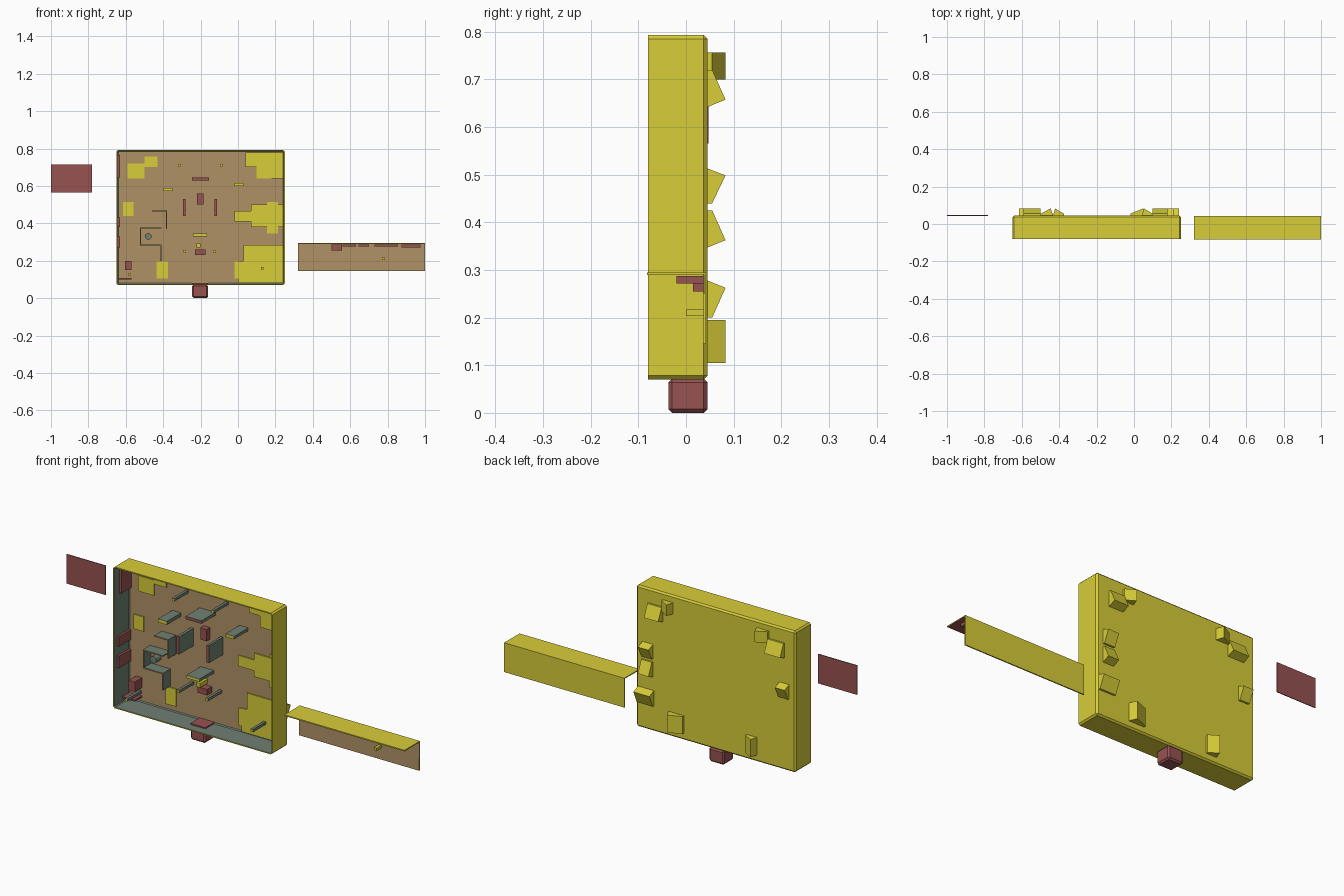
import bpy, bmesh, math
from mathutils import Vector

if "Cube" in bpy.data.objects:
    bpy.data.objects.remove(bpy.data.objects["Cube"])


def mat(name, r, g, b):
    m = bpy.data.materials.new(name)
    lin = [((c / 255 + 0.055) / 1.055) ** 2.4 for c in (r, g, b)]
    m.diffuse_color = (*lin, 1)
    m.use_nodes = True
    m.node_tree.nodes["Principled BSDF"].inputs["Base Color"].default_value = m.diffuse_color
    return m


YELLOW = mat("yellow", 216, 205, 56)
BROWN = mat("brown", 176, 145, 101)
SLATE = mat("slate", 112, 128, 116)
MAROON = mat("maroon", 152, 82, 82)


def finish(name, bm, mats):
    bmesh.ops.recalc_face_normals(bm, faces=bm.faces)
    me = bpy.data.meshes.new(name)
    bm.to_mesh(me)
    bm.free()
    for m in mats:
        me.materials.append(m)
    ob = bpy.data.objects.new(name, me)
    bpy.context.collection.objects.link(ob)
    return ob


def box_bm(x0, x1, y0, y1, z0, z1):
    bm = bmesh.new()
    bmesh.ops.create_cube(bm, size=1)
    for v in bm.verts:
        v.co = Vector(((x0 + x1) / 2 + v.co.x * (x1 - x0),
                       (y0 + y1) / 2 + v.co.y * (y1 - y0),
                       (z0 + z1) / 2 + v.co.z * (z1 - z0)))
    return bm


def box(name, x, y, z, m, front=None):
    """Box between (lo, hi) pairs; the -y face may get its own colour."""
    ob = finish(name, box_bm(*x, *y, *z), [m, front or m])
    for p in ob.data.polygons:
        p.material_index = 1 if p.normal.y < -0.9 else 0
    return ob


def shell(name, bm, keep, side_inner, bevel=0.0):
    """Thin sheet shell: yellow outside, inner colour by wall direction."""
    bmesh.ops.recalc_face_normals(bm, faces=bm.faces)
    drop = [f for f in bm.faces if not keep(f.normal)]
    bmesh.ops.delete(bm, geom=drop, context='FACES')
    if bevel:
        edges = [e for e in bm.edges if len(e.link_faces) == 2]
        bmesh.ops.bevel(bm, geom=edges, offset=bevel, segments=1, affect='EDGES')
    for f in bm.faces:
        f.normal_update()
        f.material_index = 0 if f.normal.y > 0.9 else 1
    me = bpy.data.meshes.new(name)
    bm.to_mesh(me)
    bm.free()
    for m in (YELLOW, YELLOW, BROWN, side_inner):
        me.materials.append(m)
    ob = bpy.data.objects.new(name, me)
    bpy.context.collection.objects.link(ob)
    s = ob.modifiers.new("thickness", 'SOLIDIFY')
    s.thickness = 0.006
    s.offset = -1
    s.material_offset = 2
    return ob


# Open-fronted case and the angled cover strip beside it
shell("case", box_bm(-0.65, 0.25, -0.08, 0.045, 0.07, 0.793),
      lambda n: n.y > -0.9, SLATE, 0.008)
shell("cover_strip", box_bm(0.32, 1.0, -0.082, 0.042, 0.145, 0.295),
      lambda n: n.y > 0.9 or n.z > 0.9, MAROON)

# Loose plate and foot under the case
box("side_plate", (-1.0, -0.78), (0.043, 0.047), (0.565, 0.715), MAROON)
foot = box("foot", (-0.245, -0.16), (-0.037, 0.045), (0.0, 0.072), MAROON)
bv = foot.modifiers.new("edge", 'BEVEL')
bv.width = 0.008
bv.segments = 1


# Wedge louvres on the back: triangular profile along one axis
def wedge(name, x, z, axis, flip):
    lo, hi = x if axis == 'x' else z
    if flip:
        lo, hi = hi, lo
    prof = [(lo, 0.04), (lo + (hi - lo) * 0.22, 0.083), (hi, 0.055), (hi, 0.04)]
    ends = z if axis == 'x' else x
    bm = bmesh.new()
    rings = []
    for e in ends:
        rings.append([bm.verts.new((a, y, e) if axis == 'x' else (e, y, a))
                      for a, y in prof])
    for i in range(4):
        j = (i + 1) % 4
        bm.faces.new((rings[0][i], rings[0][j], rings[1][j], rings[1][i]))
    bm.faces.new(rings[0])
    bm.faces.new(rings[1])
    finish(name, bm, [YELLOW])
    # matching flap seen inside the case
    box(name + "_flap", x, (0.034, 0.04), z, YELLOW)


for i, w in enumerate([
        ((-0.50, -0.43), (0.70, 0.757), 'x', True),
        ((0.04, 0.10), (0.70, 0.757), 'x', False),
        ((-0.435, -0.375), (0.105, 0.195), 'x', False),
        ((-0.02, 0.07), (0.105, 0.195), 'x', True),
        ((-0.59, -0.50), (0.64, 0.72), 'z', False),
        ((0.10, 0.18), (0.64, 0.72), 'z', False),
        ((-0.615, -0.56), (0.44, 0.515), 'z', True),
        ((0.155, 0.215), (0.44, 0.515), 'z', True),
        ((0.155, 0.215), (0.345, 0.425), 'z', False),
        ((0.15, 0.24), (0.20, 0.28), 'z', True)]):
    wedge("louvre_%d" % (i + 1), *w)

# Yellow backing patches inside, on the right
for i, (x, z) in enumerate([
        ((0.04, 0.24), (0.70, 0.78)), ((0.18, 0.24), (0.64, 0.70)),
        ((-0.02, 0.16), (0.41, 0.465)), ((0.07, 0.24), (0.38, 0.50)),
        ((0.0, 0.24), (0.08, 0.20)), ((0.03, 0.24), (0.20, 0.285))]):
    box("patch_%d" % (i + 1), x, (0.03, 0.036), z, YELLOW)

# Plates standing out from the back wall (edge colour on the front)
for i, (x, z, edge) in enumerate([
        ((-0.245, -0.155), (0.63, 0.645), MAROON),
        ((-0.295, -0.28), (0.44, 0.53), MAROON),
        ((-0.125, -0.112), (0.44, 0.53), MAROON),
        ((-0.24, -0.165), (0.33, 0.345), YELLOW),
        ((-0.40, -0.35), (0.572, 0.59), YELLOW),
        ((-0.02, 0.03), (0.60, 0.615), YELLOW)]):
    box("fin_%d" % (i + 1), x, (-0.075, 0.04), z, SLATE, edge)

# Thin bracket walls
for i, (x, z) in enumerate([
        ((-0.46, -0.38), (0.462, 0.468)), ((-0.386, -0.38), (0.37, 0.462)),
        ((-0.525, -0.41), (0.372, 0.378)), ((-0.525, -0.519), (0.285, 0.372)),
        ((-0.525, -0.41), (0.282, 0.288)), ((-0.416, -0.41), (0.20, 0.282))]):
    box("bracket_%d" % (i + 1), x, (-0.02, 0.04), z, SLATE, BROWN)

# Long pegs
for i, (x, z) in enumerate([(-0.315, 0.71), (-0.09, 0.71), (-0.285, 0.25),
                            (-0.125, 0.25), (0.13, 0.16), (-0.58, 0.127)]):
    box("peg_%d" % (i + 1), (x - 0.007, x + 0.007), (-0.075, 0.04),
        (z - 0.007, z + 0.007), SLATE, YELLOW)

# Small maroon blocks and clips inside the case
for i, (x, z, y0) in enumerate([
        ((-0.643, -0.63), (0.645, 0.765), -0.04),
        ((-0.643, -0.632), (0.38, 0.43), -0.06),
        ((-0.643, -0.632), (0.27, 0.33), -0.06),
        ((-0.22, -0.185), (0.50, 0.56), 0.01),
        ((-0.23, -0.175), (0.23, 0.26), 0.0),
        ((-0.605, -0.57), (0.15, 0.20), -0.02),
        ((-0.64, -0.57), (0.10, 0.108), -0.02),
        ((-0.245, -0.16), (0.076, 0.082), -0.035)]):
    box("clip_%d" % (i + 1), x, (y0, 0.04), z, MAROON)
box("key_block", (-0.222, -0.2), (-0.02, 0.04), (0.27, 0.292), YELLOW)

# Round button
bm = bmesh.new()
bmesh.ops.create_cone(bm, cap_ends=True, segments=16, radius1=0.018,
                      radius2=0.018, depth=0.04)
for v in bm.verts:
    v.co = Vector((-0.48 + v.co.x, 0.02 + v.co.z, 0.33 + v.co.y))
finish("round_button", bm, [SLATE])

# Fittings under the cover strip
for i, (x, z) in enumerate([((0.50, 0.555), (0.255, 0.287)),
                            ((0.56, 0.63), (0.275, 0.287)),
                            ((0.645, 0.70), (0.275, 0.287)),
                            ((0.73, 0.855), (0.275, 0.287)),
                            ((0.875, 0.975), (0.272, 0.287))]):
    box("strip_clip_%d" % (i + 1), x, (-0.02 if i else 0.015, 0.037), z, MAROON)
box("strip_peg", (0.77, 0.785), (0.0, 0.037), (0.203, 0.217), YELLOW)
